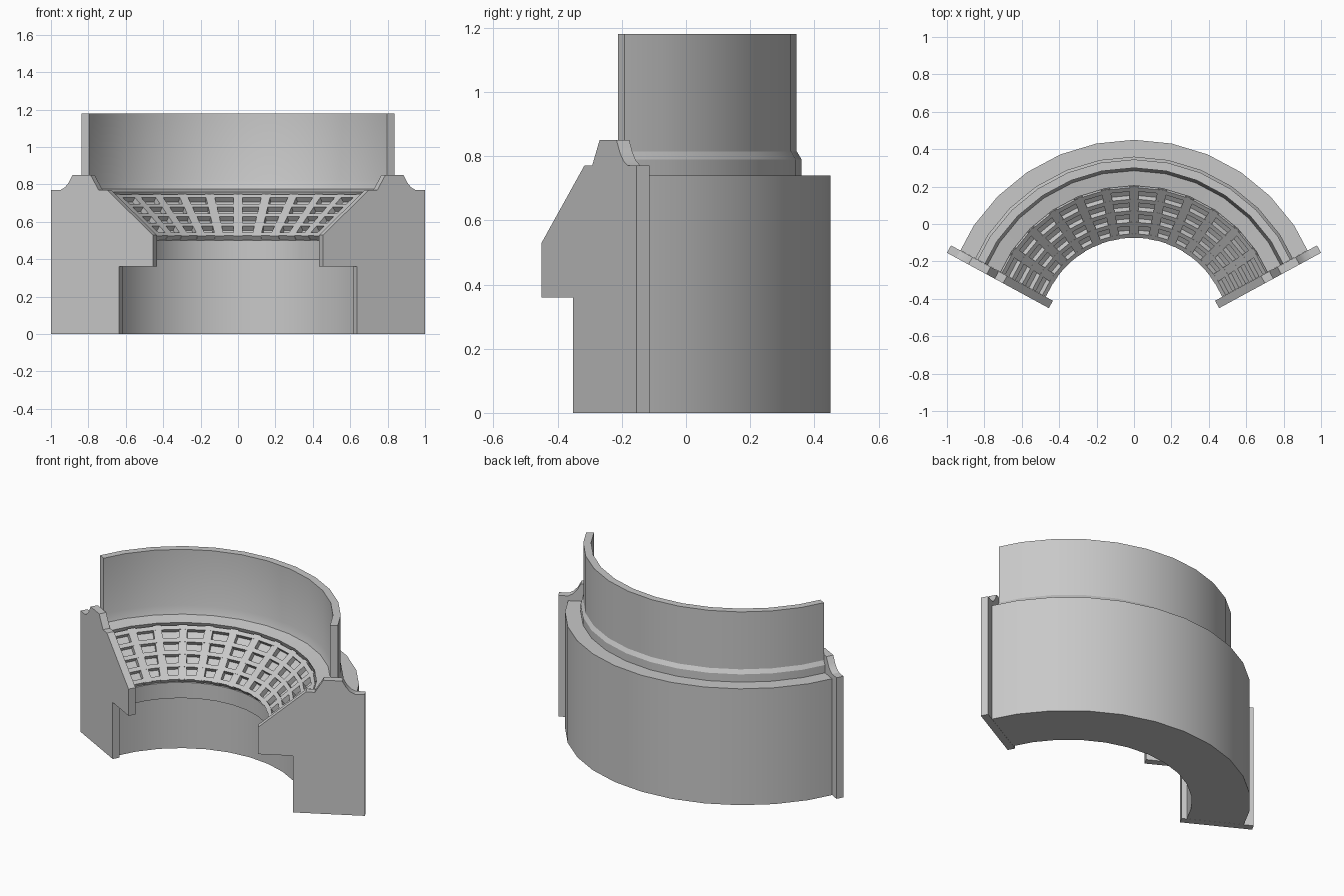
import bpy, bmesh
from math import sin, cos, radians
from mathutils import Vector

if "Cube" in bpy.data.objects:
    bpy.data.objects.remove(bpy.data.objects["Cube"])

stone = bpy.data.materials.new("light_grey")
stone.use_nodes = True
colour = (0.58, 0.58, 0.58, 1)
stone.diffuse_color = colour
stone.node_tree.nodes["Principled BSDF"].inputs["Base Color"].default_value = colour

CENTRE_Y = -0.58          # axis of the curved wall
STEP = radians(11.25)     # one facet of the curve
TILT = radians(28.5)      # direction of the end planes
END_Y = -0.645            # where the end planes cross x = 0


def finish(bm, name):
    bmesh.ops.recalc_face_normals(bm, faces=bm.faces)
    mesh = bpy.data.meshes.new(name)
    bm.to_mesh(mesh)
    bm.free()
    mesh.materials.append(stone)
    obj = bpy.data.objects.new(name, mesh)
    bpy.context.collection.objects.link(obj)
    bpy.ops.object.select_all(action='DESELECT')
    obj.select_set(True)
    bpy.context.view_layer.objects.active = obj
    bpy.ops.object.shade_smooth_by_angle(angle=radians(20))
    return obj


def loft(bm, loops):
    """Join matching closed loops of points and cap both ends."""
    rows = [[bm.verts.new(p) for p in loop] for loop in loops]
    for a, b in zip(rows, rows[1:]):
        for i in range(len(a)):
            j = (i + 1) % len(a)
            bm.faces.new((a[i], a[j], b[j], b[i]))
    bm.faces.new(rows[0])
    bm.faces.new(rows[-1])


def trim_ends(bm):
    for side in (1, -1):
        geom = bm.verts[:] + bm.edges[:] + bm.faces[:]
        cut = bmesh.ops.bisect_plane(
            bm, geom=geom, plane_co=(0, END_Y, 0),
            plane_no=(side * sin(TILT), -cos(TILT), 0), clear_outer=True)
        edges = [e for e in cut["geom_cut"]
                 if isinstance(e, bmesh.types.BMEdge) and e.is_boundary]
        bmesh.ops.contextual_create(bm, geom=edges)


def sweep(profile, name):
    bm = bmesh.new()
    loft(bm, [[(r * sin(k * STEP), CENTRE_Y + r * cos(k * STEP), z)
               for r, z in profile] for k in range(-7, 8)])
    trim_ends(bm)
    return finish(bm, name)


# Curved wall: drum, neck, sloping bowl and thin upper wall
foot, head = Vector((0.525, 0.50)), Vector((0.80, 0.725))
sweep([(0.70, 0), (1.03, 0), (1.03, 0.74), (0.94, 0.74), (0.94, 0.79),
       (0.925, 0.815), (0.925, 1.18), (0.88, 1.18), (0.88, 0.825),
       (0.865, 0.775), (0.785, 0.76), tuple(head), tuple(foot),
       (0.525, 0.40), (0.70, 0.40)], "curved_wall")

# Lattice on the bowl: horizontal rings
along = (head - foot).normalized()
up = Vector((-along.y, along.x)) * 0.032
for i in range(5):
    mid = foot.lerp(head, 0.05 + 0.225 * i)
    a, b = mid - along * 0.013, mid + along * 0.013
    sweep([a - up * 0.2, b - up * 0.2, b + up, a + up], f"lattice_ring_{i + 1}")

# Lattice on the bowl: sloping ribs
bm = bmesh.new()
section = [foot - up * 0.2, head - up * 0.2, head + up, foot + up]
for k in range(-5, 6):
    out = Vector((sin(k * STEP), cos(k * STEP), 0))
    across = Vector((out.y, -out.x, 0)) * 0.024
    loft(bm, [[out * p.x + across * s + Vector((0, CENTRE_Y, p.y))
               for p in section] for s in (-1, 1)])
finish(bm, "lattice_ribs")

# End plates following the section of the wall, one on each side
outline = [(0.635, 0), (0.635, 0.36), (0.455, 0.36), (0.455, 0.53),
           (0.70, 0.77), (0.745, 0.77), (0.788, 0.85), (0.885, 0.85),
           (0.905, 0.81), (0.925, 0.785), (0.95, 0.77), (1, 0.77), (1, 0)]
slope = sin(TILT) / cos(TILT)
for side, name in ((1, "left_end_plate"), (-1, "right_end_plate")):
    bm = bmesh.new()
    loft(bm, [[(side * (x - t * sin(TILT)), x * slope - 0.697 + t * cos(TILT), z)
               for x, z in outline] for t in (0, 0.045)])
    finish(bm, name)
